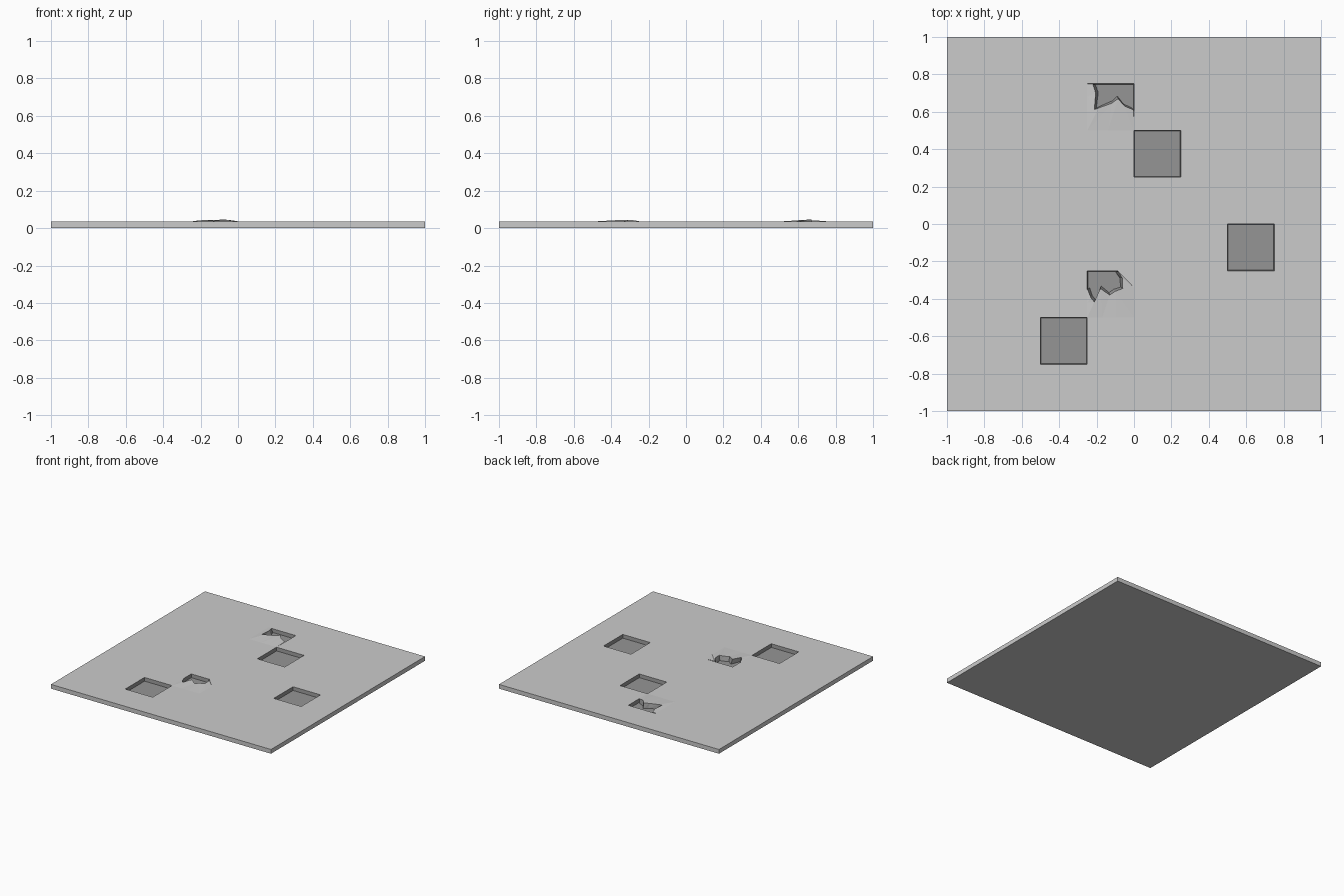
import bpy, bmesh
from mathutils import Vector

if "Cube" in bpy.data.objects:
    bpy.data.objects.remove(bpy.data.objects["Cube"])

TOP, FLOOR = 0.035, 0.006


def material(name, v):
    m = bpy.data.materials.new(name)
    m.diffuse_color = (v, v, v, 1)
    m.use_nodes = True
    m.node_tree.nodes["Principled BSDF"].inputs["Base Color"].default_value = m.diffuse_color
    return m


STONE = material("light grey stone", 0.6)
DARK = material("dark grey pit", 0.3)


def finish(name, bm):
    me = bpy.data.meshes.new(name)
    bm.to_mesh(me)
    bm.free()
    ob = bpy.data.objects.new(name, me)
    me.materials.append(STONE)
    me.materials.append(DARK)
    bpy.context.collection.objects.link(ob)
    return ob


# Floor tile: 8 x 8 grid with five sunken cells (lower left corners)
pits = [(0, 0.25), (0.5, -0.25), (-0.5, -0.75), (-0.25, 0.5), (-0.25, -0.5)]
bm = bmesh.new()
bmesh.ops.create_grid(bm, x_segments=8, y_segments=8, size=1)
bmesh.ops.translate(bm, verts=bm.verts, vec=(0, 0, TOP))
cells = [f for f in bm.faces
         if any((f.calc_center_median().xy - Vector((x + .125, y + .125))).length < .01
                for x, y in pits)]
rim_edges = [e for e in bm.edges if e.is_boundary]
# outer skirt and underside
ext = bmesh.ops.extrude_edge_only(bm, edges=rim_edges)["geom"]
for v in ext:
    if isinstance(v, bmesh.types.BMVert):
        v.co.z = 0
bmesh.ops.contextual_create(bm, geom=[e for e in ext if isinstance(e, bmesh.types.BMEdge)
                                      and all(v.co.z == 0 for v in e.verts)])
# pits with slightly tapered walls
walls = bmesh.ops.inset_individual(bm, faces=cells, thickness=0.004)["faces"]
for f in cells:
    for v in f.verts:
        v.co.z = FLOOR
for f in walls + cells:
    f.material_index = 1
bmesh.ops.recalc_face_normals(bm, faces=bm.faces)
finish("floor_tile", bm)


# Broken lids: jagged remains, rising from the cell border to a torn rim
def broken_lid(name, centre, outer, rim):
    bm = bmesh.new()
    c = Vector(centre)
    a = [bm.verts.new((x, y, TOP)) for x, y in outer]
    b = [bm.verts.new(p) for p in rim]
    d = []
    for x, y, z in rim:
        p = Vector((x, y))
        q = p + (c - p).normalized() * 0.014
        d.append(bm.verts.new((q.x, q.y, FLOOR)))
    for i in range(len(a) - 1):
        quads = [(a[i], a[i + 1], b[i + 1], b[i], 0), (b[i], b[i + 1], d[i + 1], d[i], 1)]
        for p, q, r, s, m in quads:
            for tri in ((p, q, r), (p, r, s)):
                f = bm.faces.new(tri)
                f.material_index = m
    finish(name, bm)


broken_lid("broken_lid_back", (-.1, .72),
           [(-.25, .75), (-.25, .68), (-.25, .6), (-.25, .5), (-.14, .5),
            (-.07, .5), (0, .5), (0, .6)],
           [(-.22, .748, .038), (-.205, .7, .040), (-.212, .61, .041), (-.19, .62, .042),
            (-.12, .645, .043), (-.085, .67, .046), (-.05, .63, .044), (-.002, .61, .037)])
broken_lid("broken_lid_front", (-.16, -.28),
           [(-.25, -.35), (-.25, -.42), (-.25, -.5), (-.17, -.5), (-.1, -.5),
            (0, -.5), (0, -.43), (0, -.34), (0, -.25)],
           [(-.248, -.35, .036), (-.23, -.395, .038), (-.21, -.42, .039), (-.18, -.345, .044),
            (-.13, -.38, .039), (-.1, -.36, .041), (-.06, -.345, .044), (-.062, -.29, .044),
            (-.085, -.252, .037)])
